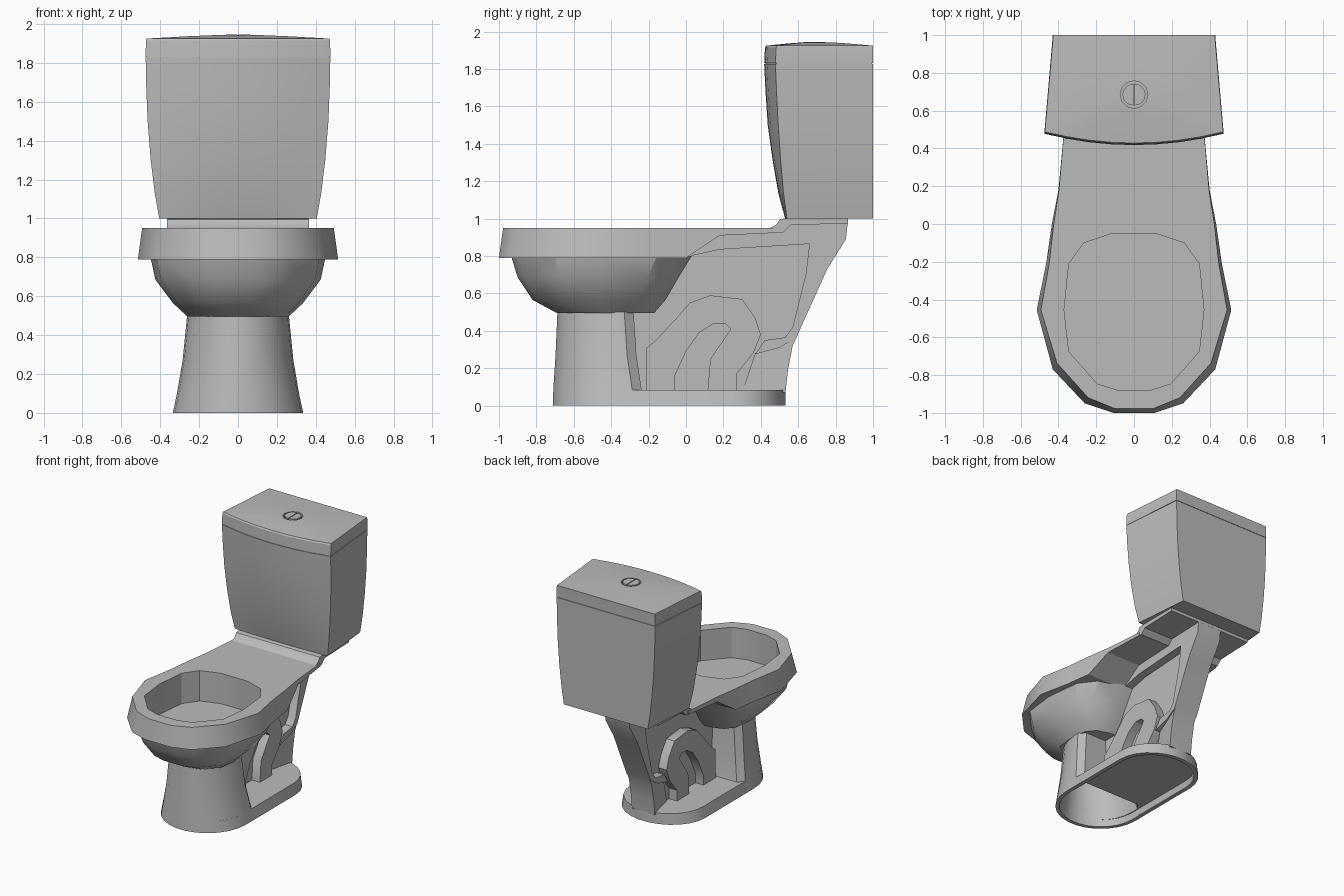
import bpy, bmesh, math

if "Cube" in bpy.data.objects:
    bpy.data.objects.remove(bpy.data.objects["Cube"])

mat = bpy.data.materials.new("grey porcelain")
mat.diffuse_color = (0.5, 0.5, 0.5, 1)
mat.use_nodes = True
mat.node_tree.nodes["Principled BSDF"].inputs["Base Color"].default_value = mat.diffuse_color


def make(name, verts, faces):
    me = bpy.data.meshes.new(name)
    me.from_pydata(verts, [], faces)
    bm = bmesh.new()
    bm.from_mesh(me)
    bmesh.ops.recalc_face_normals(bm, faces=bm.faces)
    bm.to_mesh(me)
    bm.free()
    ob = bpy.data.objects.new(name, me)
    bpy.context.collection.objects.link(ob)
    me.materials.append(mat)
    return ob


def loft(name, rings):
    """Closed solid through rings of equal point count."""
    n = len(rings[0])
    verts = [p for r in rings for p in r]
    faces = [(k*n + i, k*n + (i+1) % n, (k+1)*n + (i+1) % n, (k+1)*n + i)
             for k in range(len(rings) - 1) for i in range(n)]
    faces += [tuple(range(n)), tuple(range(len(verts) - n, len(verts)))]
    return make(name, verts, faces)


def side_slab(name, pts, half):
    """Side (y, z) profile pushed out to both sides; half width may depend on y."""
    w = half if callable(half) else (lambda y: half)
    return loft(name, [[(s * w(y), y, z) for y, z in pts] for s in (-1, 1)])


def activate(ob):
    bpy.ops.object.select_all(action='DESELECT')
    ob.select_set(True)
    bpy.context.view_layer.objects.active = ob


def cut(ob, cutter):
    m = ob.modifiers.new("cut", 'BOOLEAN')
    m.object, m.operation, m.solver = cutter, 'DIFFERENCE', 'EXACT'
    activate(ob)
    bpy.ops.object.modifier_apply(modifier=m.name)


def mirror_ring(half):
    return half + [(-x, y) for x, y in reversed(half)]


# Egg shape shared by the opening and the bowl
egg = mirror_ring([(.115, -.05), (.265, -.10), (.345, -.21), (.37, -.455),
                   (.345, -.675), (.195, -.845), (.085, -.88)])


def egg_ring(z, hw, front, back):
    return [(x / .37 * hw, front + (y + .88) / .83 * (back - front), z) for x, y in egg]


opening = loft("opening_cutter", [egg_ring(z, .37, -.88, -.05) for z in (.71, 1.1)])

# Rim and flat deck: strips between mirrored outline points
outline = [(.11, -1.0), (.26, -.95), (.43, -.77), (.515, -.455),
           (.465, -.21), (.435, 0), (.40, .18), (.37, .50)]
low = [.79] * 6 + [.91, .925]
inset = [.01, .018, .022, .022, .016, .01, .003, 0]
n = len(outline)
verts = []
for (x, y), z, d in zip(outline, low, inset):
    top_y = y + (d + .012 if y < -.7 else 0)
    verts += [(x, y, z), (-x, y, z), (-x + d, top_y, .95), (x - d, top_y, .95)]
faces = [(4*i + j, 4*i + (j+1) % 4, 4*i + 4 + (j+1) % 4, 4*i + 4 + j)
         for i in range(n - 1) for j in range(4)]
faces += [(0, 1, 2, 3), tuple(range(4*n - 4, 4*n))]
rim = make("rim", verts, faces)
cut(rim, opening)

# Bowl underside
bowl = loft("bowl", [egg_ring(.495, .26, -.69, -.17), egg_ring(.565, .335, -.82, -.11),
                     egg_ring(.685, .425, -.90, -.04), egg_ring(.80, .45, -.935, .03)])
cut(bowl, opening)

# Raised shelf carrying the tank
side_slab("tank_shelf", [(.45, .925), (.45, .95), (.48, .965), (.50, .995), (.52, 1.0),
                         (.865, 1.0), (.865, .975), (.56, .965), (.52, .925)], .365)


# Pedestal front, rounded in front and flat behind
def pedestal_ring(z, hw, front, back, d=0.0):
    hw, front, back = hw - d, front + d, back - d
    depth = .335 - d
    half = [(hw * math.sin(a), front + depth * (1 - math.cos(a)))
            for a in [math.pi / 2 * (i + .5) / 6.5 for i in range(6)]]
    half += [(hw, front + depth), (hw, back - .05), (hw - .04, back)]
    return [(x, y, z) for x, y in mirror_ring(half)]


levels = [(0, .335, -.715, -.22), (.1, .314, -.711, -.24),
          (.27, .285, -.70, -.265), (.5, .262, -.69, -.28)]
pedestal = loft("pedestal", [pedestal_ring(*l) for l in levels])
hollow = loft("pedestal_hollow_cutter", [pedestal_ring(z, a, b, c, .03) for z, a, b, c in
                                         [(-.1, .335, -.715, -.22)] + levels[:3] +
                                         [(.45, .265, -.69, -.28)]])


# Foot plate: stadium, hollow underneath
def foot_ring(z, d, taper=0.0):
    hw = .335 - d - taper
    half = [(hw * math.sin(a), -.38 - (.333 - d - taper / 5) * math.cos(a))
            for a in [math.pi / 2 * (i + .5) / 6.5 for i in range(7)]]
    half += [(hw * math.cos(a), .24 + (.295 - d) * math.sin(a))
             for a in [math.pi / 2 * i / 6.5 for i in range(7)]]
    return [(x, y, z) for x, y in mirror_ring(half)]


foot = loft("foot_plate", [foot_ring(0, 0), foot_ring(.085, 0, .018)])
foot_hollow = loft("foot_hollow_cutter", [foot_ring(-.1, .03), foot_ring(.055, .035)])
for part in (pedestal, foot):
    for cutter in (foot_hollow, hollow):
        cut(part, cutter)

# Thin web between bowl, foot and back spine
side_slab("web", [(-.28, .07), (-.28, .5), (-.15, .53), (0, .79), (.18, .895), (.72, .92),
                  (.70, .62), (.58, .385), (.50, .30), (.50, .07)], .04)

# Rear foot of the spine, flaring towards the back
side_slab("spine_foot", [(.30, .07), (.37, .28), (.50, .325), (.60, .385), (.57, .32),
                         (.545, .19), (.532, .07)],
          lambda y: .045 + .055 * min(1, (y - .30) / .23))

# Back spine and neck frame
side_slab("back_spine", [(-.02, .79), (.18, .835), (.66, .865), (.64, .70), (.57, .42),
                         (.53, .365), (.42, .35), (.37, .275), (.50, .31), (.59, .365),
                         (.755, .73), (.855, .89), (.865, .98), (.53, .97), (.47, .93),
                         (.18, .92)], .105)

# Bent drain pipe
side_slab("trapway", [(-.215, .075), (-.21, .31), (-.16, .35), (-.05, .47), (.02, .55),
                      (.13, .59), (.30, .57), (.37, .47), (.40, .38), (.36, .28),
                      (.27, .17), (.27, .075), (.115, .075), (.13, .25), (.24, .41),
                      (.21, .44), (.15, .44), (.07, .39), (0, .29), (-.06, .16),
                      (-.06, .075)], .11)


# Tank: bowed front, narrower back
def tank_ring(z, hw, corner, centre, d=0.0):
    front = [(t * (hw - d), centre + d + (corner - centre) * t * t, z)
             for t in (1, .75, .5, .25, 0, -.25, -.5, -.75, -1)]
    return front + [(-hw * .905 + d, 1 - d, z), (hw * .905 - d, 1 - d, z)]


loft("tank", [tank_ring(1.0, .405, .54, .53), tank_ring(1.13, .428, .522, .495),
              tank_ring(1.30, .449, .507, .465), tank_ring(1.5, .465, .493, .437),
              tank_ring(1.68, .472, .484, .425), tank_ring(1.828, .475, .478, .418)])
loft("lid_seam", [tank_ring(z, .475, .478, .418, .006) for z in (1.82, 1.84)])

# Lid with gently crowned top
rings = [tank_ring(1.831, .475, .478, .418), tank_ring(1.915, .474, .482, .422)]
for f, z in ((.0, 1.925), (.45, 1.937), (.75, 1.943)):
    rings.append([(x * (1 - f) * .995, .69 + (y - .69) * (1 - f) * .99 + .004, z)
                  for x, y, _ in rings[1]])
lid = loft("lid", rings)


# Flush button: two half discs in a round recess
def arc(r, a0, a1, steps, z, dx=0):
    return [(dx + r * math.cos(a0 + (a1 - a0) * i / steps),
             .685 + r * math.sin(a0 + (a1 - a0) * i / steps), z) for i in range(steps)]


recess = loft("button_recess_cutter", [arc(.073, 0, 2 * math.pi, 12, z) for z in (1.92, 2.0)])
cut(lid, recess)
for side, a, dx in (("right", -math.pi / 2, .003), ("left", math.pi / 2, -.003)):
    end = a + math.pi * 7 / 6
    loft("button_" + side, [arc(.058, a, end, 7, z, dx) for z in (1.915, 1.945)])

# Drop cutters, then smooth gentle angles
for c in (opening, hollow, foot_hollow, recess):
    bpy.data.objects.remove(c)
for ob in list(bpy.context.scene.objects):
    activate(ob)
    bpy.ops.object.shade_smooth_by_angle(angle=math.radians(30))
